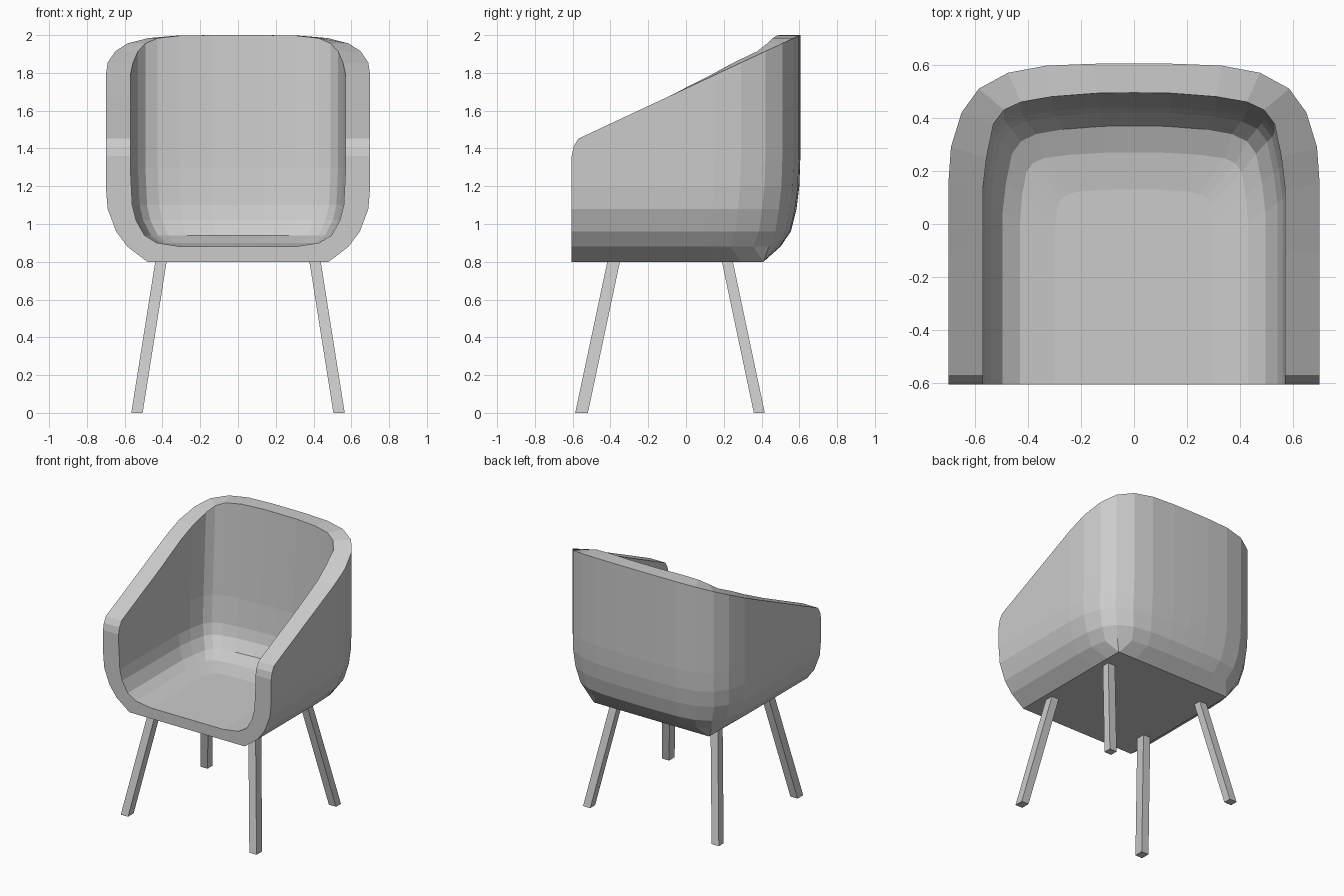
import bpy
import bmesh

if "Cube" in bpy.data.objects:
    bpy.data.objects.remove(bpy.data.objects["Cube"], do_unlink=True)

grey = bpy.data.materials.new("warm_grey")
grey.use_nodes = True
colour = (0.6, 0.6, 0.6, 1)
grey.diffuse_color = colour
grey.node_tree.nodes["Principled BSDF"].inputs["Base Color"].default_value = colour

FRONT, BACK = -0.605, 0.605


def finish(bm, name):
    bmesh.ops.remove_doubles(bm, verts=bm.verts[:], dist=0.0005)
    bmesh.ops.recalc_face_normals(bm, faces=bm.faces[:])
    mesh = bpy.data.meshes.new(name)
    bm.to_mesh(mesh)
    bm.free()
    mesh.materials.append(grey)
    obj = bpy.data.objects.new(name, mesh)
    bpy.context.collection.objects.link(obj)
    return obj


# Half plans of the outer and inner wall, from front edge to back centre
arm_ys = [FRONT, -0.595, -0.57, -0.5, -0.37, -0.1]
outer_plan = [(0.70, y) for y in arm_ys] + [
    (0.70, 0.15), (0.69, 0.29), (0.65, 0.42), (0.585, 0.51),
    (0.475, 0.57), (0.33, 0.597), (0.15, 0.604), (0, BACK)]
inner_plan = [(0.57, y) for y in arm_ys] + [
    (0.57, 0.13), (0.556, 0.25), (0.53, 0.377), (0.49, 0.43),
    (0.425, 0.46), (0.31, 0.48), (0.14, 0.493), (0, 0.495)]

# Levels: height, half width, back depth, squareness of the corner
outer_levels = [(0.80, 0.48, 0.41, 1), (0.88, 0.585, 0.50, 0.3),
                (0.96, 0.645, 0.555, 0.2), (1.08, 0.69, 0.585, 0),
                (1.20, 0.70, 0.60, 0), (1.34, 0.70, BACK, 0)]
inner_levels = [(0.88, 0.30, 0.13, 0.3), (0.90, 0.43, 0.27, 0.2),
                (0.94, 0.495, 0.37, 0), (1.02, 0.54, 0.42, 0),
                (1.10, 0.56, 0.44, 0), (1.30, 0.57, 0.46, 0)]


def rim_height(y):
    if y < -0.6:
        return 1.36
    if y < -0.58:
        return 1.41
    return min(1.718 + 0.467 * y, 2.0)


rim = [rim_height(y) for x, y in outer_plan]


def full_ring(bm, half):
    mirrored = [(-x, y, z) for x, y, z in reversed(half[:-1])]
    return [bm.verts.new(p) for p in half + mirrored]


def wall(bm, plan, levels):
    """Stack shrinking U-shaped rings and close them with the sloping rim."""
    width, depth = plan[0][0], plan[-1][1]
    rings = []
    for z, w, d, square in levels:
        half = []
        for x, y in plan:
            sx = x * w / width
            sy = FRONT + (y - FRONT) * (d - FRONT) / (depth - FRONT)
            half.append((sx + (min(x, w) - sx) * square,
                         sy + (min(y, d) - sy) * square, z))
        rings.append(full_ring(bm, half))
    rings.append(full_ring(bm, [(x, y, z) for (x, y), z in zip(plan, rim)]))
    for a, b in zip(rings, rings[1:]):
        strip(bm, a, b)
    bm.faces.new(rings[0])
    return rings


def strip(bm, a, b):
    for i in range(len(a) - 1):
        bm.faces.new((a[i], a[i + 1], b[i + 1], b[i]))


# Tub shell: outer wall, inner wall, rim and front face
bm = bmesh.new()
outer = wall(bm, outer_plan, outer_levels)
inner = wall(bm, inner_plan, inner_levels)
strip(bm, outer[-1], inner[-1])
for side in (0, -1):
    strip(bm, [r[side] for r in outer], [r[side] for r in inner])
bm.faces.new((outer[0][0], outer[0][-1], inner[0][-1], inner[0][0]))
finish(bm, "tub_shell")


# Splayed square legs
def leg(name, side, foot_y, top_y, depth):
    bm = bmesh.new()
    rings = []
    for x, y, z in ((0.535, foot_y, 0), (0.405, top_y, 0.82)):
        rings.append([bm.verts.new((side * x + dx * 0.03, y + dy * depth / 2, z))
                      for dx, dy in ((-1, -1), (1, -1), (1, 1), (-1, 1))])
    strip(bm, rings[0] + rings[0][:1], rings[1] + rings[1][:1])
    for ring in rings:
        bm.faces.new(ring)
    finish(bm, name)


for label, side in (("left", 1), ("right", -1)):
    leg("front_leg_" + label, side, -0.553, -0.379, 0.067)
    leg("back_leg_" + label, side, 0.388, 0.215, 0.058)
